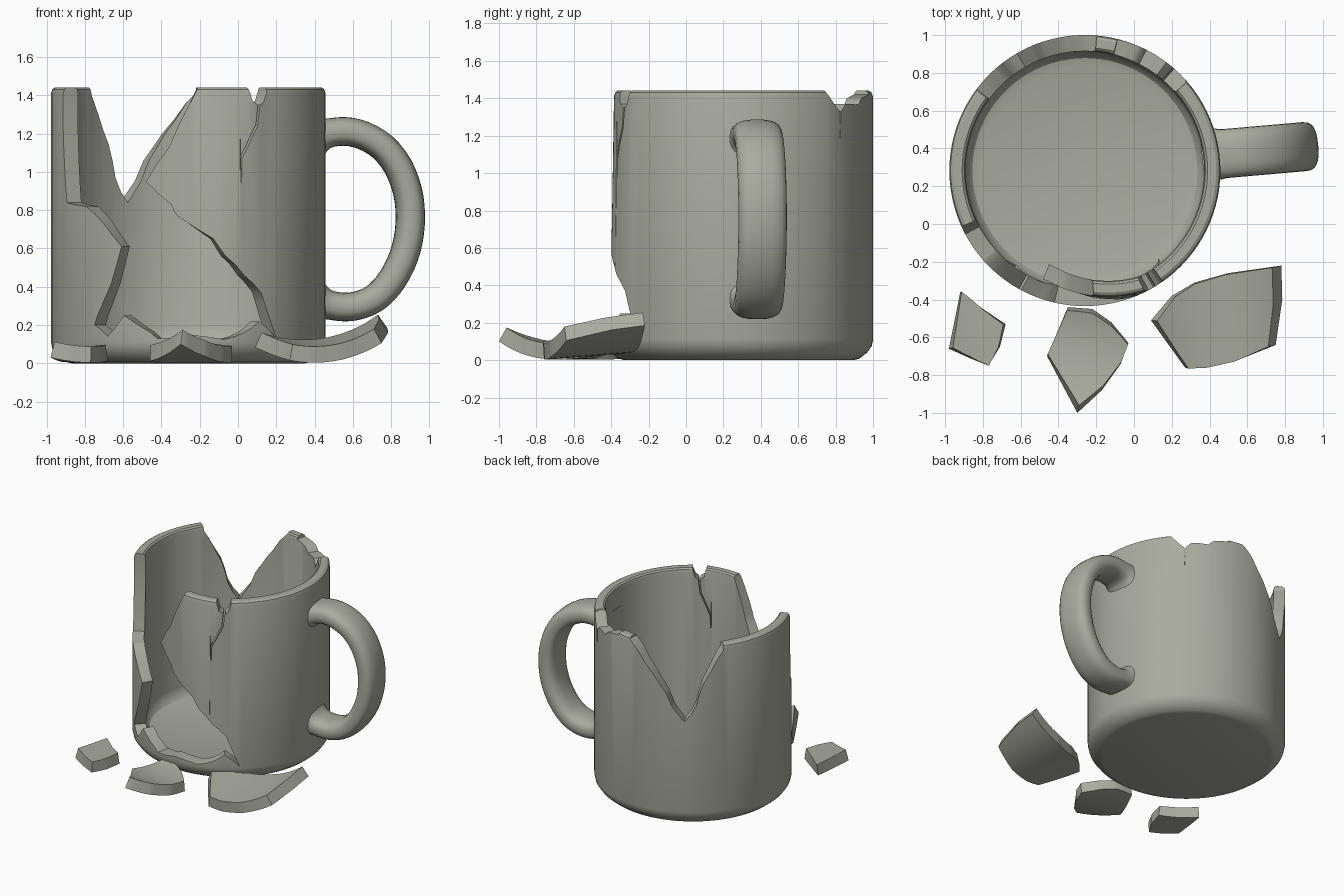
import bpy, bmesh, math, random
from mathutils import Vector

if "Cube" in bpy.data.objects:
    bpy.data.objects.remove(bpy.data.objects["Cube"])

random.seed(4)
CX, CY, R, THICK = -0.26, 0.283, 0.7175, 0.085

clay = bpy.data.materials.new("grey_green_ceramic")
clay.diffuse_color = (0.40, 0.41, 0.345, 1)
clay.use_nodes = True
clay.node_tree.nodes["Principled BSDF"].inputs["Base Color"].default_value = clay.diffuse_color


def make_object(name, bm):
    mesh = bpy.data.meshes.new(name)
    bm.to_mesh(mesh)
    bm.free()
    ob = bpy.data.objects.new(name, mesh)
    bpy.context.collection.objects.link(ob)
    mesh.materials.append(clay)
    return ob


def activate(ob):
    bpy.ops.object.select_all(action='DESELECT')
    ob.select_set(True)
    bpy.context.view_layer.objects.active = ob


def smooth(ob, deg=32):
    activate(ob)
    bpy.ops.object.shade_smooth_by_angle(angle=math.radians(deg))


def apply(ob, mod):
    activate(ob)
    bpy.ops.object.modifier_apply(modifier=mod.name)


# Mug body, unrolled flat: u = angle, v = radius, z = height
profile = [(0, 0), (0.61, 0), (0.645, 0.008), (0.685, 0.04), (0.71, 0.075), (R, 0.11),
           (R, 1.41), (0.711, 1.432), (0.695, 1.442), (0.65, 1.442), (0.638, 1.432),
           (0.632, 1.41), (0.632, 0.19), (0.62, 0.14), (0.595, 0.112), (0.55, 0.1), (0, 0.1)]
STEPS = 96
bm = bmesh.new()
rows = [[bm.verts.new((2 * math.pi * i / STEPS, r, z)) for r, z in profile]
        for i in range(STEPS + 1)]
n = len(profile)
for a, b in zip(rows, rows[1:]):
    for k in range(n):
        bm.faces.new((a[k], a[(k + 1) % n], b[(k + 1) % n], b[k]))
bm.faces.new(rows[0])
bm.faces.new(rows[-1])
bmesh.ops.recalc_face_normals(bm, faces=bm.faces)
mug = make_object("mug_body", bm)

# Broken regions as (angle, height) outlines
front_hole = [(205, 1.6), (204, 1.3), (206, 1.0), (208, 0.84), (222, 0.82), (232, 0.73),
              (241, 0.61), (236, 0.42), (231, 0.3), (227, 0.2), (234, 0.14), (242, 0.25),
              (250, 0.19), (257, 0.13), (270, 0.15), (285, 0.125), (294, 0.16), (301, 0.22),
              (310, 0.125), (302, 0.37), (294, 0.46), (286, 0.56), (281, 0.65), (265, 0.77),
              (262, 0.83), (249, 0.95), (261, 1.13), (268, 1.3), (274, 1.43), (274, 1.6)]
back_notch = [(85, 1.6), (85, 1.43), (91, 1.36), (101, 1.2), (109, 1.06), (113, 0.95),
              (120, 0.84), (127, 0.97), (131, 1.14), (138, 1.3), (143, 1.4), (145, 1.6)]
front_crack = [(294, 1.6), (296.5, 1.43), (298, 1.37), (300.5, 1.35), (299.6, 1.25),
               (292.7, 1.08), (293.2, 0.9), (293.4, 1.07), (300.3, 1.24), (301.5, 1.35),
               (303.5, 1.37), (305, 1.42), (305, 1.6)]
back_chip = [(40, 1.6), (41, 1.43), (46, 1.36), (48.8, 1.33), (49, 1.18), (49.5, 1.33),
             (53, 1.37), (63, 1.365), (66, 1.4), (76, 1.42), (77, 1.6)]

cut = bmesh.new()
for outline, jit in ((front_hole, .007), (back_notch, .009), (front_crack, 0), (back_chip, .003)):
    pts = []
    for i, (a, z) in enumerate(outline):
        a2, z2 = outline[(i + 1) % len(outline)]
        pts.append((math.radians(a), z))
        if jit and z < 1.5 and z2 < 1.5:
            pts.append((math.radians((a + a2) / 2) + random.uniform(-jit, jit),
                        (z + z2) / 2 + random.uniform(-jit, jit)))
    lo = [cut.verts.new((u, 0.4, z)) for u, z in pts]
    hi = [cut.verts.new((u, 0.95, z)) for u, z in pts]
    cut.faces.new(lo)
    cut.faces.new(hi)
    for i in range(len(pts)):
        j = (i + 1) % len(pts)
        cut.faces.new((lo[i], lo[j], hi[j], hi[i]))
bmesh.ops.recalc_face_normals(cut, faces=cut.faces)
cutter = make_object("break_cutter", cut)
cutter.hide_render = True
mod = mug.modifiers.new("break", 'BOOLEAN')
mod.operation, mod.solver, mod.object = 'DIFFERENCE', 'EXACT', cutter
apply(mug, mod)
bpy.data.objects.remove(cutter)

# Roll the cut slab into a mug; the loose front tongue leans inward
bm = bmesh.new()
bm.from_mesh(mug.data)
TAU = 2 * math.pi
caps = [f for f in bm.faces if all(v.co.x < 1e-4 for v in f.verts)
        or all(v.co.x > TAU - 1e-4 for v in f.verts) or all(v.co.y < 1e-4 for v in f.verts)]
bmesh.ops.delete(bm, geom=caps, context='FACES')
bmesh.ops.triangulate(bm, faces=[f for f in bm.faces if len(f.verts) > 4])
for v in bm.verts:
    u, r, z = v.co
    deg = math.degrees(u)
    if 243 < deg < 298 and r > 0.5:
        r -= 0.1 * min(1, (298 - deg) / 46) * max(0, min(1, (z - 0.45) / 0.3))
    v.co = (CX + r * math.cos(u), CY + r * math.sin(u), z)
bmesh.ops.remove_doubles(bm, verts=bm.verts, dist=1e-4)
bmesh.ops.recalc_face_normals(bm, faces=bm.faces)
bm.to_mesh(mug.data)
bm.free()
smooth(mug)

# Handle: rounded flat section swept along a loop, turned slightly to the back
path = [(0.405, 1.18), (0.46, 1.2), (0.56, 1.212), (0.66, 1.19), (0.76, 1.13), (0.84, 1.03),
        (0.89, 0.9), (0.905, 0.77), (0.893, 0.64), (0.855, 0.52), (0.79, 0.41), (0.71, 0.335),
        (0.62, 0.3), (0.54, 0.295), (0.46, 0.31), (0.405, 0.33)]
pts = []
for i in range(len(path) - 1):  # Catmull-Rom refinement
    p = [Vector(path[max(0, min(len(path) - 1, i + k))]) for k in (-1, 0, 1, 2)]
    for s in range(3):
        t = s / 3
        pts.append(0.5 * (2 * p[1] + (p[2] - p[0]) * t + (2 * p[0] - 5 * p[1] + 4 * p[2] - p[3]) * t * t
                          + (3 * p[1] - p[0] - 3 * p[2] + p[3]) * t ** 3))
pts.append(Vector(path[-1]))
turn = math.radians(5)
SEG = 24
bm = bmesh.new()
rings = []
for i, p in enumerate(pts):
    d = (pts[min(i + 1, len(pts) - 1)] - pts[max(i - 1, 0)]).normalized()
    nrm = Vector((-d.y, d.x))
    flare = 1 + 0.5 * max(0, (0.5 - p.x) / 0.1) ** 2
    ring = []
    for k in range(SEG):
        a = TAU * k / SEG
        c, s = math.cos(a), math.sin(a)
        y = 0.13 * math.copysign(abs(c) ** 0.75, c) * (1 + (flare - 1) * 0.3)
        q = p + nrm * (0.075 * flare * math.copysign(abs(s) ** 0.75, s))
        r = q.x - CX
        ring.append(bm.verts.new((CX + r * math.cos(turn) - y * math.sin(turn),
                                  CY + 0.025 + r * math.sin(turn) + y * math.cos(turn), q.y)))
    rings.append(ring)
for a, b in zip(rings, rings[1:]):
    for k in range(SEG):
        bm.faces.new((a[k], a[(k + 1) % SEG], b[(k + 1) % SEG], b[k]))
bm.faces.new(rings[0])
bm.faces.new(rings[-1])
bmesh.ops.recalc_face_normals(bm, faces=bm.faces)
smooth(make_object("handle", bm), 50)


# Fallen shards: plan outlines sliced into strips and bent like the wall
def shard(name, outline, centre, bend_dir, tilt=(0, 0)):
    bm = bmesh.new()
    face = bm.faces.new([bm.verts.new((x, y, 0)) for x, y in outline])
    face.normal_update()
    if face.normal.z < 0:
        face.normal_flip()
    d = Vector((*bend_dir, 0)).normalized()
    c = Vector((*centre, 0))
    for i in range(-12, 13):
        bmesh.ops.bisect_plane(bm, geom=bm.verts[:] + bm.edges[:] + bm.faces[:],
                               plane_co=c + d * i * 0.045, plane_no=d)
    for v in bm.verts:
        off = v.co - c
        v.co.z = R - math.sqrt(R * R - off.dot(d) ** 2) + tilt[0] * off.x + tilt[1] * off.y
    low = min(v.co.z for v in bm.verts)
    for v in bm.verts:
        v.co.z -= low - 0.003
    ob = make_object(name, bm)
    mod = ob.modifiers.new("thickness", 'SOLIDIFY')
    mod.thickness, mod.offset = THICK, 1
    apply(ob, mod)
    smooth(ob)


shard("large_shard", [(0.09, -0.51), (0.2, -0.38), (0.32, -0.31), (0.5, -0.26), (0.78, -0.22),
                      (0.785, -0.4), (0.75, -0.64), (0.55, -0.72), (0.38, -0.755), (0.27, -0.76)],
      (0.38, -0.5), (1, 0.1), (0, 0.08))
shard("middle_shard", [(-0.46, -0.7), (-0.35, -0.44), (-0.22, -0.45), (-0.12, -0.52), (-0.03, -0.63),
                       (-0.07, -0.74), (-0.17, -0.88), (-0.3, -1.0)],
      (-0.25, -0.64), (0.25, 1))
shard("small_shard", [(-0.92, -0.36), (-0.8, -0.45), (-0.68, -0.53), (-0.71, -0.65), (-0.77, -0.75),
                      (-0.87, -0.71), (-0.98, -0.66)],
      (-0.8, -0.56), (1, 0.2))
